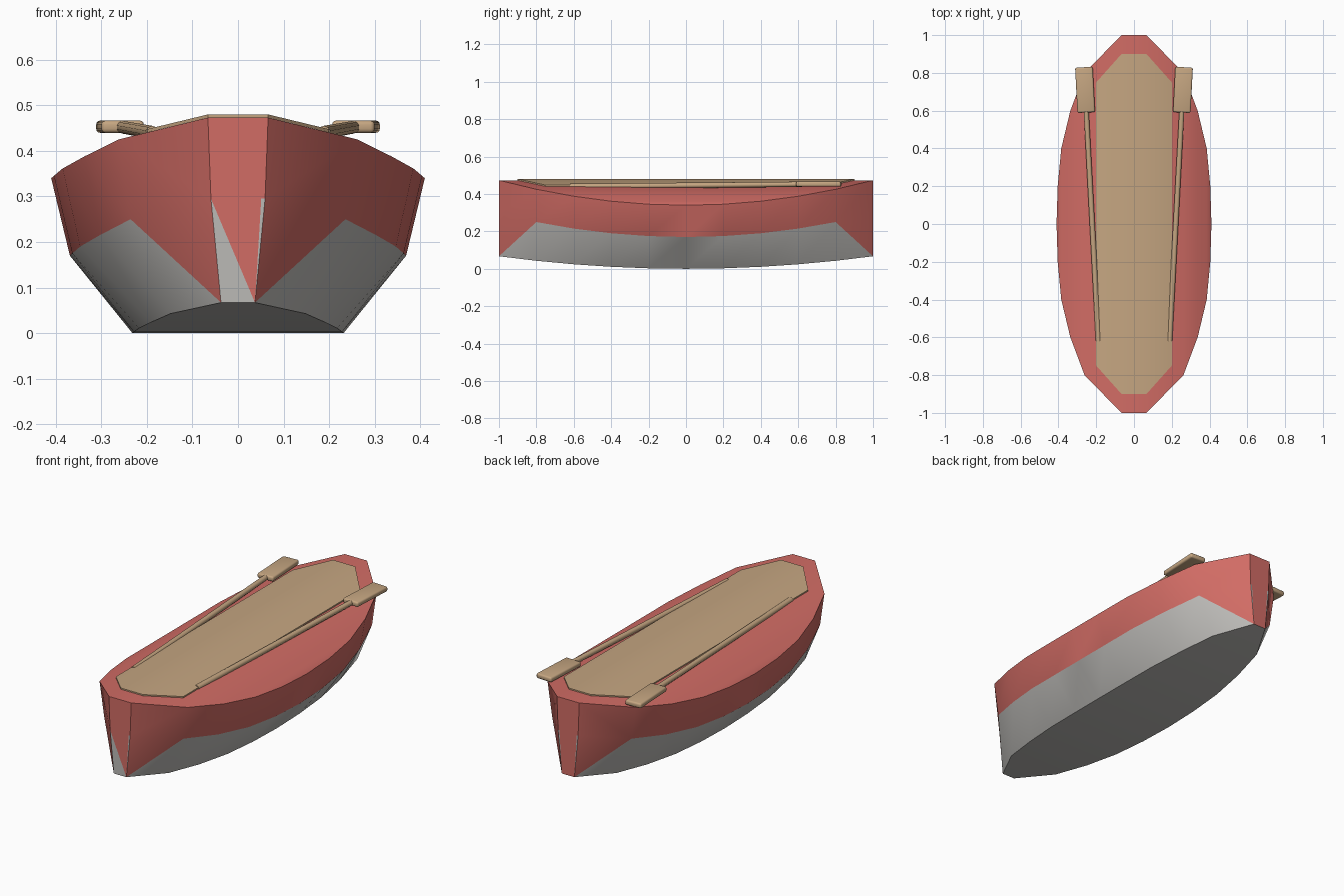
import bpy, bmesh, math
from mathutils import Vector

if "Cube" in bpy.data.objects:
    bpy.data.objects.remove(bpy.data.objects["Cube"])


def material(name, col):
    m = bpy.data.materials.new(name)
    m.diffuse_color = (*col, 1)
    m.use_nodes = True
    m.node_tree.nodes["Principled BSDF"].inputs["Base Color"].default_value = m.diffuse_color
    return m


RED = material("red paint", (0.64, 0.15, 0.13))
GREY = material("grey paint", (0.50, 0.49, 0.47))
WOOD = material("light wood", (0.56, 0.38, 0.22))


def finish(bm, name, mats, angle=30):
    bmesh.ops.recalc_face_normals(bm, faces=bm.faces)
    me = bpy.data.meshes.new(name)
    bm.to_mesh(me)
    bm.free()
    ob = bpy.data.objects.new(name, me)
    bpy.context.collection.objects.link(ob)
    for m in mats:
        me.materials.append(m)
    bpy.ops.object.select_all(action='DESELECT')
    ob.select_set(True)
    bpy.context.view_layer.objects.active = ob
    bpy.ops.object.shade_smooth_by_angle(angle=math.radians(angle))
    return ob


# Hull: bottom edge, chine and sheer lines through eleven stations
half = [0.066, 0.262, 0.337, 0.385, 0.404, 0.41]
widths = half + half[-2::-1]
ys = [-1 + 0.2 * i for i in range(11)]
lines = [(0.565, 0.0, 0.067), (0.9, 0.17, 0.125), (1.0, 0.34, 0.133)]  # width, mid height, end rise
bm = bmesh.new()


def face(vs, mat):
    bm.faces.new(vs).material_index = mat


V = {}
for s in (-1, 1):
    for r, (k, z0, rise) in enumerate(lines):
        for i, y in enumerate(ys):
            V[s, r, i] = bm.verts.new((s * k * widths[i], y, z0 + rise * y * y))

for i in range(10):
    # flat bottom
    face([V[-1, 0, i], V[1, 0, i], V[1, 0, i + 1], V[-1, 0, i + 1]], 1)
    for s in (-1, 1):
        b0, b1, c0, c1 = V[s, 0, i], V[s, 0, i + 1], V[s, 1, i], V[s, 1, i + 1]
        # grey lower strake, its end cells split into grey and red triangles
        if i == 0:
            face([b0, b1, c1], 1)
            face([b0, c1, c0], 0)
        elif i == 9:
            face([b0, b1, c0], 1)
            face([b1, c1, c0], 0)
        else:
            face([b0, b1, c1, c0], 1)
        # red topside
        face([c0, c1, V[s, 2, i + 1], V[s, 2, i]], 0)

# crowned top: centre strip, then facets stepping down to each side
face([V[-1, 2, 0], V[1, 2, 0], V[1, 2, 10], V[-1, 2, 10]], 0)
for s in (-1, 1):
    for i in range(5):
        a, b, c, d = V[s, 2, i], V[s, 2, i + 1], V[s, 2, 9 - i], V[s, 2, 10 - i]
        face([a, b, d] if b is c else [a, b, c, d], 0)

# blunt ends with grey corner slivers
for e in (0, 10):
    bl, br, cl, cr, tl, tr = (V[s, r, e] for r in range(3) for s in (-1, 1))
    p = bm.verts.new((0.051, ys[e], 0.295))
    face([br, cr, p], 1)
    if e == 0:
        face([bl, br, cl], 1)
        face([cl, br, p], 0)
        face([cl, p, tl], 0)
    else:
        q = bm.verts.new((-0.051, ys[e], 0.295))
        face([bl, q, cl], 1)
        face([bl, br, p, q], 0)
        face([cl, q, tl], 0)
        face([q, p, tl], 0)
    face([p, cr, tr], 0)
    face([p, tr, tl], 0)
finish(bm, "hull", [RED, GREY], 25)

# Deck panel: thin crowned octagon following the top of the hull
bm = bmesh.new()
rows = []
for x, y, z in ((-0.2, 0.75, 0.4405), (-0.066, 0.9, 0.473),
                (0.066, 0.9, 0.473), (0.2, 0.75, 0.4405)):
    rows.append([bm.verts.new((x, sy * y, z)) for sy in (-1, 1)])
for a, b in zip(rows, rows[1:]):
    bm.faces.new([a[0], b[0], b[1], a[1]])
top = bmesh.ops.extrude_face_region(bm, geom=bm.faces[:])
bmesh.ops.translate(bm, vec=(0, 0, 0.007),
                    verts=[g for g in top["geom"] if isinstance(g, bmesh.types.BMVert)])
finish(bm, "deck_panel", [WOOD], 25)


# Oars: round shaft and bevelled flat blade
def oar(name, s):
    a, b = Vector((s * 0.188, -0.62, 0.440)), Vector((s * 0.254, 0.62, 0.452))
    d = b - a
    bm = bmesh.new()
    r = bmesh.ops.create_cone(bm, cap_ends=True, segments=10, radius1=0.015,
                              radius2=0.014, depth=d.length)
    bmesh.ops.rotate(bm, verts=r["verts"],
                     matrix=d.to_track_quat('Z', 'Y').to_matrix())
    bmesh.ops.translate(bm, verts=r["verts"], vec=(a + b) / 2)
    finish(bm, name + "_shaft", [WOOD], 40)

    bm = bmesh.new()
    bmesh.ops.create_cube(bm, size=1)
    bmesh.ops.scale(bm, vec=(0.093, 0.24, 0.027), verts=bm.verts)
    bmesh.ops.bevel(bm, geom=bm.edges[:], offset=0.009, segments=3,
                    profile=0.5, affect='EDGES')
    ob = finish(bm, name + "_blade", [WOOD], 40)
    ob.location = (s * 0.259, 0.71, 0.453)
    ob.rotation_euler = (0, 0, -s * 0.052)


oar("left_oar", -1)
oar("right_oar", 1)
